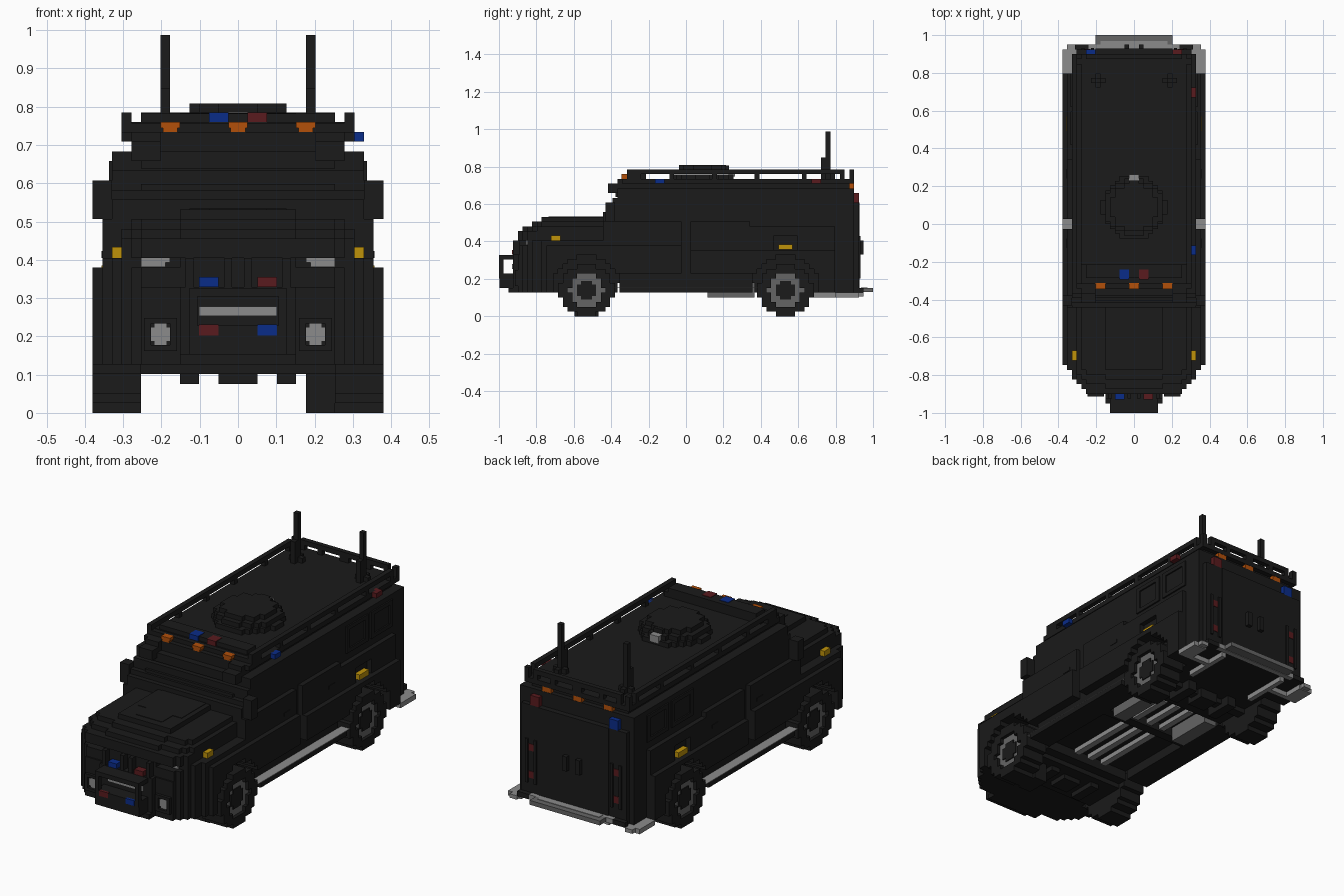
import bpy, bmesh, math

if "Cube" in bpy.data.objects:
    bpy.data.objects.remove(bpy.data.objects["Cube"], do_unlink=True)

V = 2 / 79  # size of one block; all sizes below are in blocks, y counted from the nose


def material(name, r, g, b):
    m = bpy.data.materials.new(name)
    m.use_nodes = True
    m.diffuse_color = (r, g, b, 1)
    node = next(n for n in m.node_tree.nodes if n.type == 'BSDF_PRINCIPLED')
    node.inputs["Base Color"].default_value = (r, g, b, 1)
    node.inputs["Roughness"].default_value = 0.8
    return m


BLACK = material("black_paint", 0.0105, 0.0105, 0.0105)
GREY = material("light_grey", 0.26, 0.26, 0.26)
STEEL = material("dark_steel", 0.13, 0.13, 0.13)
BLUE = material("blue_light", 0.003, 0.025, 0.25)
RED = material("red_light", 0.10, 0.011, 0.013)
ORANGE = material("orange_light", 0.45, 0.08, 0.003)
YELLOW = material("yellow_light", 0.52, 0.29, 0.003)


def part(name, mat, boxes, mirror=False):
    """One object from boxes (x0, x1, y0, y1, z0, z1), optionally copied to the other side."""
    bm = bmesh.new()
    if mirror:
        boxes = list(boxes) + [(-b[1], -b[0]) + tuple(b[2:]) for b in boxes]
    for x0, x1, y0, y1, z0, z1 in boxes:
        verts = bmesh.ops.create_cube(bm, size=1)["verts"]
        for v in verts:
            v.co.x = V * ((x0 + x1) / 2 + v.co.x * (x1 - x0))
            v.co.y = V * ((y0 + y1) / 2 + v.co.y * (y1 - y0)) - 1
            v.co.z = V * ((z0 + z1) / 2 + v.co.z * (z1 - z0))
    me = bpy.data.meshes.new(name)
    bm.to_mesh(me)
    bm.free()
    me.materials.append(mat)
    ob = bpy.data.objects.new(name, me)
    bpy.context.collection.objects.link(ob)
    return ob


def disc_rows(r):
    """Stepped circle as (low, high, half_width) rows."""
    for i in range(round(2 * r)):
        lo = -r + i
        yield lo, lo + 1, round(math.sqrt(r * r - (lo + 0.5) ** 2) + 0.1)


def wheel_disc(x0, x1, yc, zc, r):
    return [(x0, x1, yc - h, yc + h, zc + a, zc + b) for a, b, h in disc_rows(r) if h]


def wheel_ring(x0, x1, yc, zc, r, hole):
    """Stepped disc with a stepped round hole."""
    inner = {a: h for a, b, h in disc_rows(hole)}
    out = []
    for a, b, h in disc_rows(r):
        k = inner.get(a, 0)
        out += [(x0, x1, yc - h, yc - k, zc + a, zc + b), (x0, x1, yc + k, yc + h, zc + a, zc + b)]
    return out


# The nose narrows in steps: (half width, first block)
TAPER = [(6, 3), (10, 4), (11, 5), (12, 6), (13, 7), (14, 9), (15, 10)]
WHEELS = (18.5, 60.5)


def row(half, y0, y1, z0, z1, shift=0):
    return [(-h, h, max(y0, start + shift), y1, z0, z1)
            for h, start in TAPER if h <= half and max(y0, start + shift) < y1]


# Lower body with stepped wheel arches, sills, bulging doors and a recess underneath
lower = row(10, 3, 25, 5, 13) + row(10, 25, 54, 7, 13) + row(10, 54, 76, 5, 13) + row(10, 4.3, 76, 13, 15)
for z in range(5, 15):
    d2 = 7.2 ** 2 - (z + 0.5 - 5.5) ** 2
    w = round(math.sqrt(d2)) if d2 > 0 else 0
    f, r = WHEELS
    start = 3 if z < 13 else 4.3
    lower += row(15, start, f - w, z, z + 1) + row(13, r + w, 75, z, z + 1) + row(12, r + w, 76, z, z + 1)
    if z < 7:
        sill = 15 if z == 5 else 13
        lower += [(10, sill, f + w, r - w, z, z + 1), (-sill, -10, f + w, r - w, z, z + 1)]
    else:
        lower += row(13, f + w, r - w, z, z + 1)
    if z == 14:
        lower += row(15, f, 38.5, z, z + 1) + row(13, 40.5, 71, z, z + 1)
        lower += row(14, 40.5, 58, z, z + 1) + row(14, 63, 71, z, z + 1)
    elif z >= 9:
        lower += row(15, f + w, 38.5, z, z + 1) + row(15, 40.5, r - w, z, z + 1)
    if z < 14:
        lower += row(15, r + w, 71, z, z + 1)
part("lower_body", BLACK, lower)

# Bonnet with rounded, stepped shoulders
part("bonnet", BLACK, row(6, 4.3, 30, 15, 16) + row(14, 6, 30, 15, 16) + row(12, 4, 30, 16, 18)
     + row(12, 5, 30, 18, 19, 2) + row(11, 7, 30, 19, 20, 4) + row(9, 9, 30, 20, 21, 6)
     + [(-5, 5, 14, 23, 21, 21.1), (-3, 3, 10.5, 14, 21, 21.1)])

# Cabin: raked windscreen and sides leaning inwards
cab = [(-12, 12, 74, 76, 15, 24)]
for z in range(15, 29):
    half = 13 if z < 27 else 11 if z < 28 else 12
    front = 22 if z < 22 else 23 + round((z - 22) * 0.55)
    cab.append((-half, half, front, 74 if z == 27 else 75, z, z + 1))
part("cabin", BLACK, cab)
part("windscreen_frame", BLACK, [(-10, 10, 24.6, 27, 25.2, 27), (-10, 10, 23.5, 27, 22.8, 23.6)])
part("visor_block", BLACK, [(8, 11, 23, 25, 26, 28), (8, 11, 25, 27, 27, 29)], True)
part("mirror", BLACK, [(13, 15, 22.5, 24.5, 20, 24)], True)

# Doors, window frames and handles
doors, frames, handles = [], [], []
for y0, y1 in ((22, 38.5), (40.5, 53)):
    doors.append((12, 14, y0, y1, 15, 20))
    handles.append((14, 14.1, y1 - 4, y1 - 2, 16, 16.7))
for y0, y1 in ((56, 63), (64, 71)):
    frames += [(13, 13.3, y0, y1, 20.5, 21.3), (13, 13.3, y0, y1, 25.2, 26),
               (13, 13.3, y0, y0 + 1, 21, 25.5), (13, 13.3, y1 - 1, y1, 21, 25.5)]
part("side_door", BLACK, doors, True)
part("rear_side_panel", BLACK, [(12, 14, 53, 58, 15, 19), (12, 14, 58, 63, 17, 19),
                                (12, 14, 63, 71, 15, 19)], True)
part("rear_window_frame", BLACK, frames, True)
part("door_handle", BLACK, handles, True)
part("running_board", GREY, [(13, 15, 24.5, 54.5, 6, 6.1)], True)

# Wheels with recessed rims
tyres, hubs, caps = [], [], []
for yc in WHEELS:
    tyres += wheel_disc(10, 14, yc, 5.5, 5.5) + wheel_ring(14, 15, yc, 5.5, 5.5, 3.5)
    hubs += wheel_disc(13.9, 14.3, yc, 5.5, 3.5)
    caps += [(14, 14.5, yc - 2, yc + 2, 4.3, 6.7), (14, 14.5, yc - 1.2, yc + 1.2, 3.5, 7.5)]
part("tyre", BLACK, tyres, True)
part("wheel_rim", STEEL, hubs, True)
part("wheel_cap", BLACK, caps, True)

# Underside: axles, steering block, exhaust
part("chassis", BLACK, [(-10, 10, yc - 1, yc + 1, 4, 6) for yc in WHEELS]
     + [(-2, 2, yc - 2, yc + 2, 3, 5) for yc in WHEELS]
     + [(s - 1, s + 1, yc - 3, yc + 3, 3, 5) for yc in WHEELS for s in (-5, 5)]
     + [(-10, 10, 14, 23, 4, 5), (7, 10, 16, 21, 0, 5), (-10, 10, 42, 44, 5.1, 7)])
part("exhaust_pipe", GREY, [(x, x + 1.3, 26, 53, 5.5, 6.5) for x in (-4, -0.7, 2.7)])
part("muffler", STEEL, [(6, 9, 44, 54, 4, 7)], True)
part("tail_pipe", GREY, [(7, 8, 66, 76, 4, 5), (8, 13, 71, 72, 4, 5)], True)

# Nose: bull bar, grille, lamps
part("bull_bar", BLACK, [(-5, 5, 0.1, 3, 6, 9), (-5, 5, 0, 3, 12, 12.9), (-6, 6, 2, 3.2, 5, 6),
                         (-5, -4.2, 0, 1, 8, 12.5), (4.2, 5, 0, 1, 8, 12.5)])
part("grille_bars", BLACK, [(x - 0.4, x + 0.4, 3, 4.4, 12.5, 16) for x in (-5, -1, 1, 5)])
part("number_plate", GREY, [(-4, 4, 2.8, 3.2, 10, 11)])
part("head_lamp", GREY, [(7, 10, 5.7, 6.2, 15.5, 16), (7.5, 10, 5.7, 6.2, 15.05, 15.6)], True)
part("fog_lamp", GREY, [(7, 9, 3.9, 4.2, 7.4, 8.8), (7.4, 8.6, 3.9, 4.2, 7, 9.2)], True)
part("fog_lamp_bezel", BLACK, [(6.3, 7, 3.4, 4.2, 6.4, 9.8), (9, 9.7, 3.4, 4.2, 6.4, 9.8),
                               (6.3, 9.7, 3.4, 4.2, 9.2, 9.8), (6.3, 9.7, 3.4, 4.2, 6.4, 7)], True)
part("nose_light_blue", BLUE, [(-4, -2, 2.8, 4.4, 13, 14), (2, 4, 0, 0.5, 8, 9.1)])
part("nose_light_red", RED, [(2, 4, 2.8, 4.4, 13, 14), (-4, -2, 0, 0.5, 8, 9.1)])

# Roof: light bar, hatch, rails, aerials
part("light_bar_base", BLACK, [(-11, 11, 28, 31, 29, 30), (-10, 10, 28.2, 31, 30, 30.9)])
part("roof_light_blue", BLUE, [(-3, -1, 27.9, 30, 30, 31)])
part("roof_light_red", RED, [(1, 3, 27.9, 30, 30, 31)])
part("roof_marker_front", ORANGE, [(x + s - 0.75 - 0.25 * k, x + s + 0.75 + 0.25 * k, 25.9, 27.2, 29.4 * k + 29 * (1 - k), 30)
                                   for x in (-7, 0, 7) for s, k in ((0, 0), (0, 1))])
part("roof_step", BLACK, [(-11, 11, 27, 28, 29, 29.9)])
hatch = [(-1, 1, 47, 48.6, 31, 31.9)]
for radius, z in ((6.5, 29), (6, 30), (5, 31)):
    hatch += [(-h, h, 43 + a, 43 + b, z, z + 0.95) for a, b, h in disc_rows(radius) if h]
part("roof_hatch", BLACK, hatch)
part("hatch_camera", GREY, [(-1, 1, 48.5, 49.9, 29.5, 31)])
part("roof_rail", BLACK, [(11, 12, 27, 73, 30, 31), (0, 10, 74, 75, 30, 31), (11, 12, 27, 30, 28, 31),
                          (11, 12, 74, 75, 28, 31)]
     + [(11, 12, y, y + 1, 29, 30) for y in (36, 45, 54, 64, 72)]
     + [(x, x + 1, 74, 75, 29, 30) for x in (0, 5, 9)], True)
part("aerial", BLACK, [(7, 8, 69, 70, 29, 39), (7, 8, 68, 69, 29, 33.5),
                       (6, 9, 69, 70, 29, 30), (7, 8, 68, 71, 29, 30)], True)

# Side lights
part("side_light_blue", BLUE, [(11.5, 13, 33, 35, 28, 29)])
part("side_light_red", RED, [(11.5, 13, 66, 68, 28, 29)])
part("side_marker", YELLOW, [(12, 13, 11, 13, 16, 17.1), (12.5, 14.1, 59, 62, 14.1, 15.2)], True)

# Tail: door, lamp frames, lights, bumper
part("rear_door", BLACK, [(-8, 8, 75.5, 76.15, 6, 24), (-2, -1, 76, 77, 13, 16), (1, 2, 76, 77, 13, 16)])
part("lamp_frame", BLACK, [(8.4, 9, 75.5, 76.3, 8, 17), (10.4, 11, 75.5, 76.3, 8, 17),
                           (9.5, 12.3, 76, 77, 5, 6)], True)
part("tail_lamp", RED, [(9.1, 10.3, 75.9, 76.1, z, z + 1.4) for z in (9, 14.6)], True)
part("rear_light_red", RED, [(8, 10, 74.8, 76, 24, 26)])
part("rear_light_blue", BLUE, [(-10, -8, 74.8, 76, 24, 26)])
part("rear_marker", ORANGE, [(x - 1, x + 1, 73.8, 74.95, 27, 28) for x in (-7, 0, 7)])
part("rear_bumper", GREY, [(0, 9.5, 75.5, 77, 5, 6), (12.3, 14, 75, 77, 4.2, 5),
                           (12, 15, 71, 76, 4, 5), (0, 7, 76.5, 77.8, 5.5, 6.1)], True)
part("rear_step", STEEL, [(-8, 8, 76.8, 79, 5.1, 6)])
